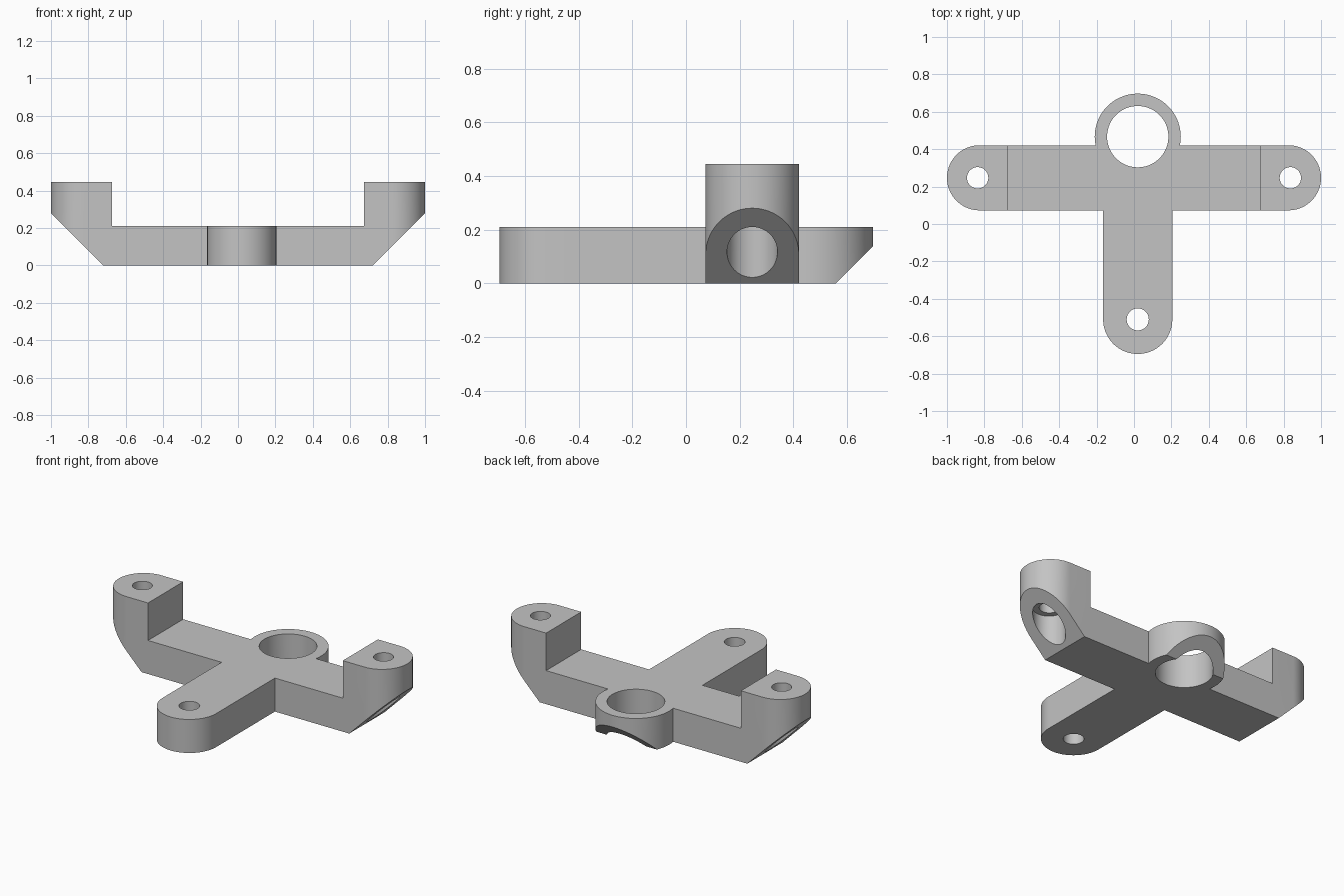
import bpy, bmesh, math
from mathutils import Vector

cube = bpy.data.objects.get("Cube")
if cube:
    bpy.data.objects.remove(cube, do_unlink=True)

grey = bpy.data.materials.new("cast_grey")
grey.use_nodes = True
GREY = (0.55, 0.55, 0.55, 1)
grey.diffuse_color = GREY
grey.node_tree.nodes["Principled BSDF"].inputs["Base Color"].default_value = GREY

THICK = 0.21       # plate thickness
TOP = 0.445        # top of raised end pads
ARM_Y = 0.247      # centre line of the cross arm
ARM_R = 0.174      # half width of the cross arm
MID_X = 0.02       # centre line of stem and ring
RING_Y = 0.467


def prism(name, points, sweep):
    """Extrude a closed 3D outline along a vector."""
    bm = bmesh.new()
    face = bm.faces.new([bm.verts.new(p) for p in points])
    out = bmesh.ops.extrude_face_region(bm, geom=[face])["geom"]
    moved = [v for v in out if isinstance(v, bmesh.types.BMVert)]
    bmesh.ops.translate(bm, verts=moved, vec=Vector(sweep))
    bmesh.ops.recalc_face_normals(bm, faces=bm.faces)
    mesh = bpy.data.meshes.new(name)
    bm.to_mesh(mesh)
    bm.free()
    mesh.materials.append(grey)
    ob = bpy.data.objects.new(name, mesh)
    bpy.context.collection.objects.link(ob)
    return ob


def arc(cx, cy, r, start, end, z, steps):
    angles = [math.radians(start + (end - start) * i / steps) for i in range(steps + 1)]
    return [(cx + r * math.cos(a), cy + r * math.sin(a), z) for a in angles]


def cylinder(name, x, y, r, z0, z1):
    return prism(name, arc(x, y, r, 0, 360, z0, 72)[:-1], (0, 0, z1 - z0))


def box(name, x0, x1, y0, y1, z0, z1):
    return prism(name, [(x0, y0, z0), (x1, y0, z0), (x1, y1, z0), (x0, y1, z0)], (0, 0, z1 - z0))


def combine(target, tool, operation):
    """Apply a boolean and discard the tool object."""
    mod = target.modifiers.new("bool", "BOOLEAN")
    mod.operation, mod.solver, mod.object = operation, "EXACT", tool
    bpy.context.view_layer.update()
    graph = bpy.context.evaluated_depsgraph_get()
    mesh = bpy.data.meshes.new_from_object(target.evaluated_get(graph))
    target.modifiers.clear()
    target.data = mesh
    bpy.data.objects.remove(tool, do_unlink=True)


# Cross arm with rounded ends, hollowed between the raised pads
END_X = 1 - ARM_R
outline = arc(END_X, ARM_Y, ARM_R, -90, 90, 0, 36) + arc(-END_X, ARM_Y, ARM_R, 90, 270, 0, 36)
bracket = prism("bracket", outline, (0, 0, TOP))
combine(bracket, box("saddle_cut", -0.675, 0.675, -0.5, 1, THICK, 1), "DIFFERENCE")

# Sloped undersides of the arm ends
for s in (-1, 1):
    wedge = [(s * 0.62, 0, -0.1), (s * 1.12, 0, 0.4), (s * 1.12, 0, -0.1)]
    combine(bracket, prism("end_slope_cut", wedge, (0, 0.6, 0)), "DIFFERENCE")

# Stem with a rounded front end
STEM_R = 0.185
STEM_Y = -0.695 + STEM_R
stem = arc(MID_X, STEM_Y, STEM_R, 180, 360, 0, 36) + [(MID_X + STEM_R, 0.2, 0), (MID_X - STEM_R, 0.2, 0)]
combine(bracket, prism("stem", stem, (0, 0, THICK)), "UNION")

# Ring boss at the back with a sloped underside
ring = cylinder("ring", MID_X, RING_Y, 0.23, 0, THICK)
wedge = [(-0.5, 0.46, -0.1), (-0.5, 0.96, 0.4), (-0.5, 0.96, -0.1)]
combine(ring, prism("ring_slope_cut", wedge, (1, 0, 0)), "DIFFERENCE")
combine(bracket, ring, "UNION")

# Bores, with wide counterbores beneath the end pads
combine(bracket, cylinder("ring_bore", MID_X, RING_Y, 0.164, -0.2, 0.6), "DIFFERENCE")
combine(bracket, cylinder("stem_bore", MID_X, STEM_Y, 0.059, -0.2, 0.6), "DIFFERENCE")
for s in (-1, 1):
    x = s * 0.836
    combine(bracket, cylinder("pad_bore", x, ARM_Y, 0.057, -0.2, 0.6), "DIFFERENCE")
    combine(bracket, cylinder("counterbore", x, ARM_Y, 0.094, -0.2, 0.222), "DIFFERENCE")

# Smooth the round walls, keep the edges crisp
bpy.ops.object.select_all(action="DESELECT")
bracket.select_set(True)
bpy.context.view_layer.objects.active = bracket
bpy.ops.object.shade_smooth_by_angle(angle=math.radians(30))
